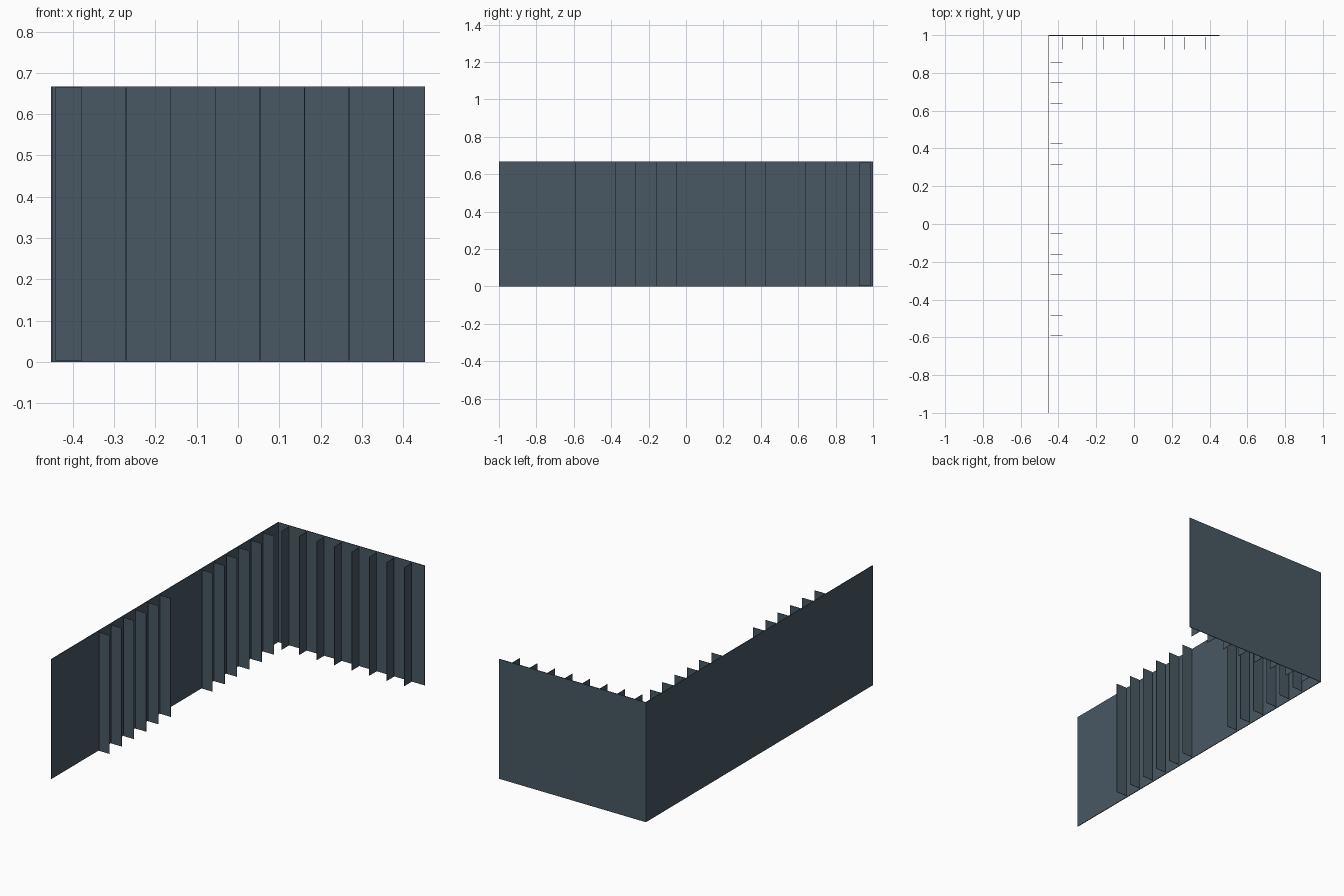
import bpy

cube = bpy.data.objects.get("Cube")
if cube:
    bpy.data.objects.remove(cube, do_unlink=True)

# Single slate colour
slate = bpy.data.materials.new("slate_blue_grey")
slate.use_nodes = True
colour = (0.065, 0.098, 0.125, 1)
slate.diffuse_color = colour
slate.node_tree.nodes["Principled BSDF"].inputs["Base Color"].default_value = colour

HALF_X, HEIGHT = 0.453, 0.667
WALL, FIN = 0.004, 0.002
FIN_Z = (0.003, 0.664)
GAP, REACH = 0.01, 0.075   # fin start and end, from the wall's outer face
PITCH = 0.108


def panel(name, x, y, z):
    """Box spanning the given (low, high) ranges."""
    spans = (x, y, z)
    bpy.ops.mesh.primitive_cube_add(size=1, location=[sum(s) / 2 for s in spans])
    obj = bpy.context.object
    obj.name = name
    obj.scale = [s[1] - s[0] for s in spans]
    bpy.ops.object.transform_apply(location=False, rotation=False, scale=True)
    obj.data.materials.append(slate)


def around(centre):
    return (centre - FIN / 2, centre + FIN / 2)


# Two walls meeting at the back right corner
panel("side_wall", (-HALF_X, -HALF_X + WALL), (-1, 1), (0, HEIGHT))
panel("back_wall", (-HALF_X + WALL, HALF_X), (1 - WALL, 1), (0, HEIGHT))

# Row of upright fins along the back wall
for i in range(8):
    panel(f"back_fin_{i + 1}", around(-0.379 + i * PITCH), (1 - REACH, 1 - GAP), FIN_Z)

# Two groups of fins along the side wall
for group, start in (("front", -0.592), ("rear", 0.316)):
    for i in range(6):
        panel(f"side_fin_{group}_{i + 1}", (-HALF_X + GAP, -HALF_X + REACH),
              around(start + i * PITCH), FIN_Z)
